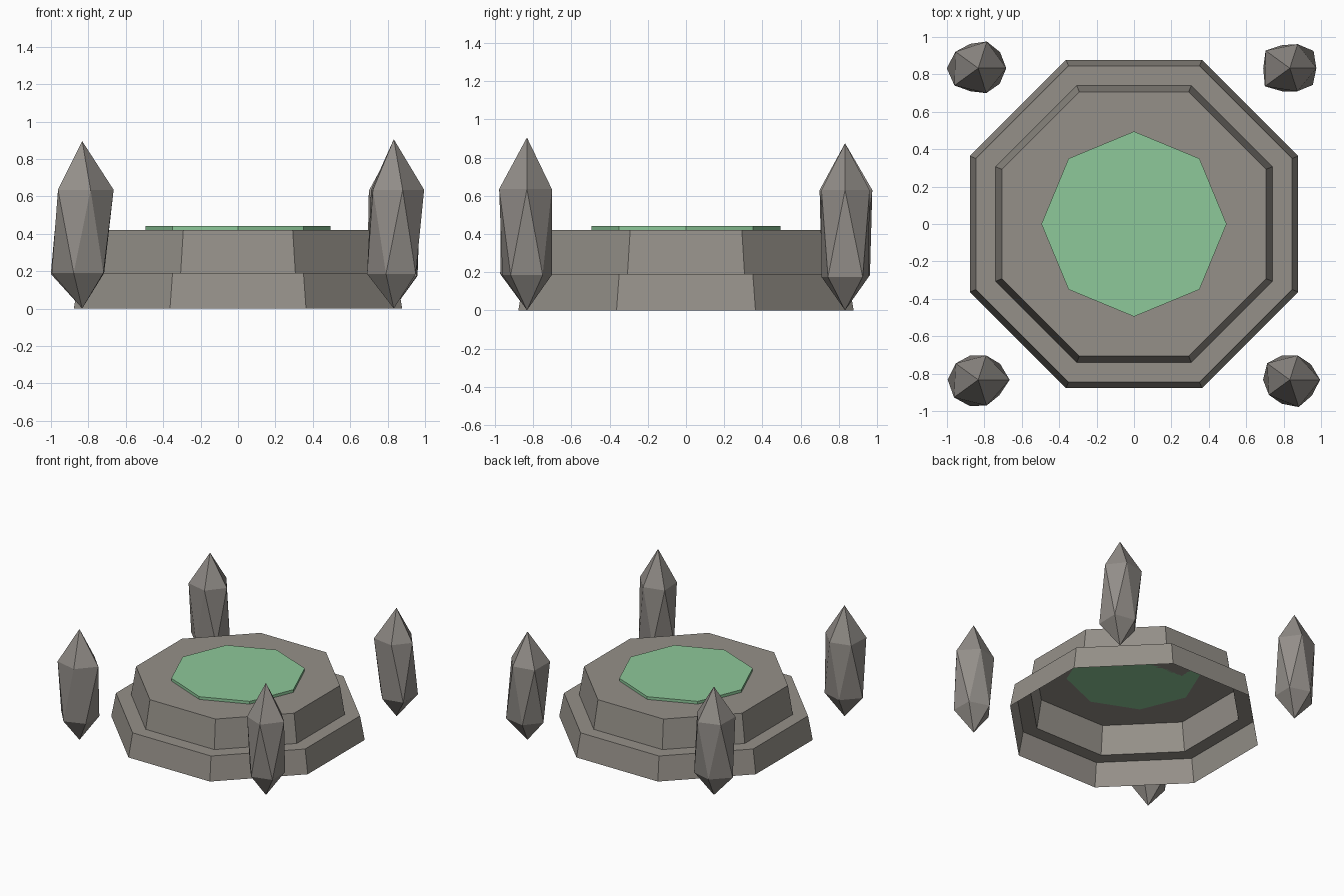
import bpy, bmesh, math

if "Cube" in bpy.data.objects:
    bpy.data.objects.remove(bpy.data.objects["Cube"])


def material(name, rgb):
    m = bpy.data.materials.new(name)
    m.diffuse_color = (*rgb, 1)
    m.use_nodes = True
    m.node_tree.nodes["Principled BSDF"].inputs["Base Color"].default_value = m.diffuse_color
    return m


stone = material("warm grey stone", (0.30, 0.28, 0.25))
crystal_grey = material("grey crystal", (0.29, 0.27, 0.25))
green = material("pale green", (0.27, 0.58, 0.32))


def finish(bm, name, mat, recalc=True):
    if recalc:
        bmesh.ops.recalc_face_normals(bm, faces=bm.faces[:])
    me = bpy.data.meshes.new(name)
    bm.to_mesh(me)
    bm.free()
    me.materials.append(mat)
    ob = bpy.data.objects.new(name, me)
    bpy.context.collection.objects.link(ob)
    return ob


def ring(bm, radii, z, turn, cx=0, cy=0):
    n = len(radii)
    return [bm.verts.new((cx + r * math.cos(turn + math.tau * i / n),
                          cy + r * math.sin(turn + math.tau * i / n), z))
            for i, r in enumerate(radii)]


def bridge(bm, a, b):
    n = len(a)
    for i in range(n):
        j = (i + 1) % n
        bm.faces.new((a[i], a[j], b[j], b[i]))


# Stepped octagonal pedestal: a thin shell open at the bottom
k = 1 / math.cos(math.pi / 8)
bm = bmesh.new()
levels = [ring(bm, [apothem * k] * 8, z, math.pi / 8)
          for apothem, z in [(0.878, 0), (0.845, 0.19), (0.74, 0.19), (0.706, 0.42)]]
for low, high in zip(levels, levels[1:]):
    bridge(bm, low, high)
bm.faces.new(levels[-1])
finish(bm, "stepped_pedestal", stone, recalc=False)

# Green octagonal plate on top
bm = bmesh.new()
low = ring(bm, [0.495] * 8, 0.42, 0)
high = ring(bm, [0.495] * 8, 0.442, 0)
bridge(bm, low, high)
bm.faces.new(high)
bm.faces.new(low[::-1])
finish(bm, "green_plate", green)


# Irregular five-sided crystals, the lower ring turned half a side
def crystal(name, cx, cy, top, z_low, z_high, upper, lower):
    bm = bmesh.new()
    foot = bm.verts.new((cx, cy, 0))
    tip = bm.verts.new((cx, cy, top))
    u = ring(bm, upper, z_high, 0, cx, cy)
    w = ring(bm, lower, z_low, math.pi / 5, cx, cy)
    for i in range(5):
        j = (i + 1) % 5
        bm.faces.new((u[i], u[j], tip))
        bm.faces.new((w[j], w[i], foot))
        bm.faces.new((w[i], u[j], u[i]))
        bm.faces.new((w[i], w[j], u[j]))
    finish(bm, name, crystal_grey)


c = 0.833
crystal("crystal_front_left", -c, -c, 0.895, 0.19, 0.635,
        [0.168, 0.137, 0.149, 0.16, 0.145], [0.145, 0.137, 0.163, 0.147, 0.14])
crystal("crystal_front_right", c, -c, 0.905, 0.185, 0.635,
        [0.162, 0.137, 0.15, 0.138, 0.153], [0.14, 0.137, 0.143, 0.135, 0.145])
crystal("crystal_back_right", c, c, 0.875, 0.175, 0.63,
        [0.142, 0.135, 0.16, 0.165, 0.13], [0.157, 0.13, 0.142, 0.13, 0.152])
crystal("crystal_back_left", -c, c, 0.875, 0.185, 0.63,
        [0.15, 0.15, 0.15, 0.157, 0.14], [0.145, 0.137, 0.168, 0.13, 0.142])
